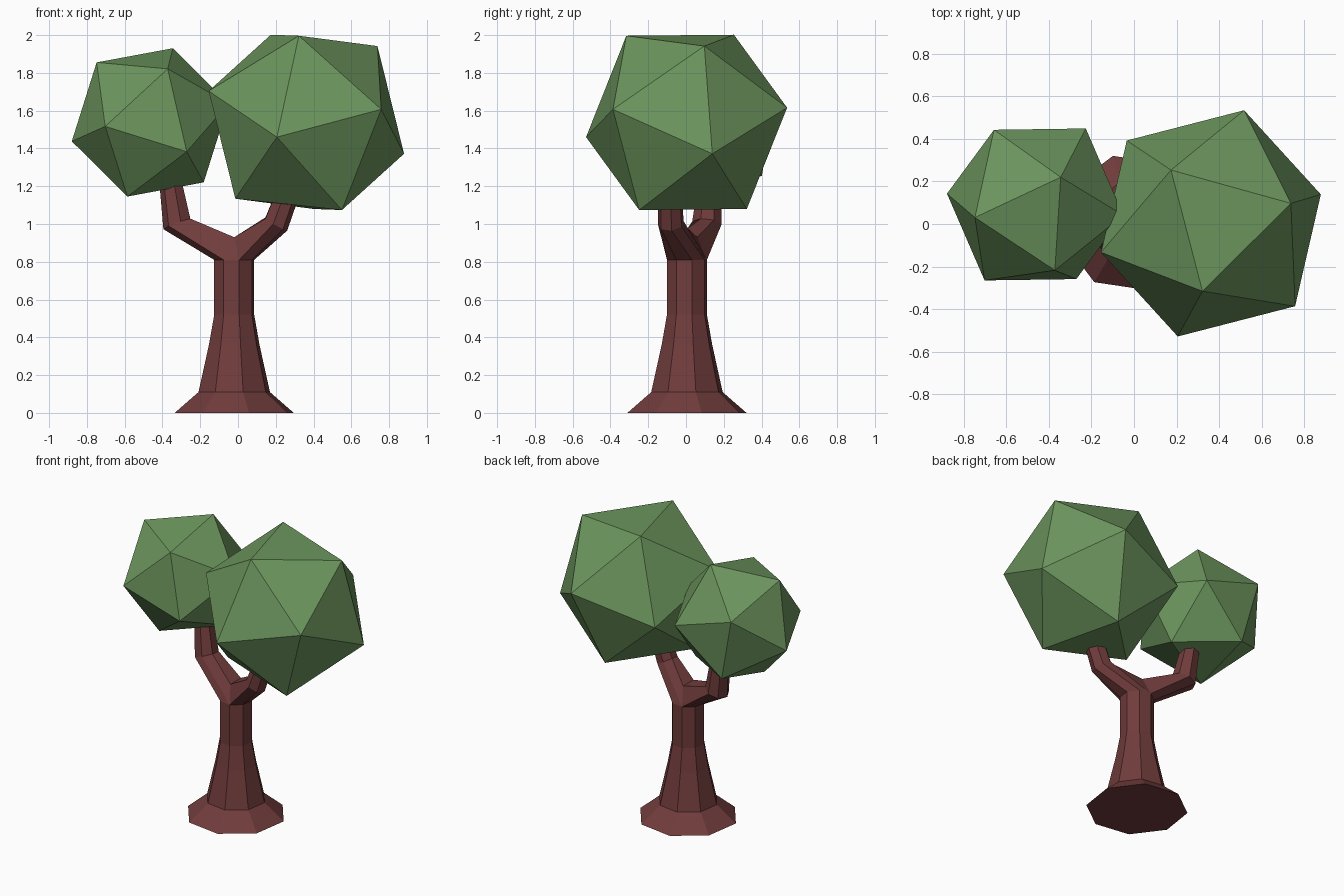
import bpy, bmesh
from math import radians, cos, sin, tau
from mathutils import Vector, Matrix

if "Cube" in bpy.data.objects:
    bpy.data.objects.remove(bpy.data.objects["Cube"])


def material(name, rgb):
    m = bpy.data.materials.new(name)
    m.diffuse_color = (*rgb, 1)
    m.use_nodes = True
    m.node_tree.nodes["Principled BSDF"].inputs["Base Color"].default_value = m.diffuse_color
    return m


bark = material("bark", (0.165, 0.045, 0.045))
leaf = material("leaf", (0.15, 0.30, 0.11))


def finish(name, bm, mat):
    bmesh.ops.recalc_face_normals(bm, faces=bm.faces)
    me = bpy.data.meshes.new(name)
    bm.to_mesh(me)
    bm.free()
    me.materials.append(mat)
    ob = bpy.data.objects.new(name, me)
    bpy.context.collection.objects.link(ob)
    return ob


def bridge(bm, a, b):
    n = len(a)
    for i in range(n):
        j = (i + 1) % n
        bm.faces.new((a[i], a[j], b[j], b[i]))


# Trunk: octagonal rings (height, radius) with a flared root
bm = bmesh.new()
CX, CY = -0.02, 0.005
rings = []
for z, r in [(0, 0.325), (0.11, 0.195), (0.36, 0.138), (0.52, 0.109), (0.81, 0.109)]:
    ring = [bm.verts.new((CX + r * cos(radians(14 + 45 * k)),
                          CY + r * sin(radians(14 + 45 * k)), z)) for k in range(8)]
    if rings:
        bridge(bm, rings[-1], ring)
    rings.append(ring)
bm.faces.new(rings[0])
top = rings[-1]

# Fork: two ridge points divide the trunk top into two seven-sided branches
ridge_front = bm.verts.new((CX, -0.055, 0.93))
ridge_back = bm.verts.new((CX, 0.06, 0.93))
bm.faces.ensure_lookup_table()


def branch_ring(centre, normal, side, r):
    n = Vector(normal).normalized()
    u = Vector((side, 0, 0))
    u = (u - n * u.dot(n)).normalized()
    w = n.cross(u)
    return [bm.verts.new(Vector(centre) + r * (u * cos((i - 2) * tau / 7) + w * sin((i - 2) * tau / 7)))
            for i in range(7)]


def branch(start, side, path):
    prev = start
    for centre, normal, r in path:
        ring = branch_ring(centre, normal, side, r)
        bridge(bm, prev, ring)
        prev = ring
    bm.faces.new(prev)


branch([top[k] for k in (2, 3, 4, 5, 6)] + [ridge_front, ridge_back], -1,
       [((-0.32, 0.11, 1.0), (-0.35, 0.1, 0.94), 0.08),
        ((-0.36, 0.13, 1.26), (0, 0, 1), 0.06)])
branch([top[k] for k in (6, 7, 0, 1, 2)] + [ridge_back, ridge_front], 1,
       [((0.2, -0.08, 1.0), (0.5, -0.1, 0.85), 0.07),
        ((0.29, -0.085, 1.24), (0.3, 0, 0.95), 0.062)])
finish("trunk_and_branches", bm, bark)


# Crowns: icosahedra turned so two neighbouring corners point along "up" and "near"
def crown(name, centre, r, up, near):
    z = Vector(up).normalized()
    x = Vector(near)
    x = (x - z * x.dot(z)).normalized()
    rot = Matrix((x, z.cross(x), z)).transposed().to_4x4()
    b = bmesh.new()
    bmesh.ops.create_icosphere(b, subdivisions=1, radius=r,
                               matrix=Matrix.Translation(centre) @ rot)
    finish(name, b, leaf)


crown("large_crown", (0.362, 0.003, 1.538), 0.56, (-0.04, -0.32, 0.46), (0.38, 0.10, 0.40))
crown("small_crown", (-0.465, 0.092, 1.538), 0.43, (0.12, 0.128, 0.392), (-0.285, -0.062, 0.317))
